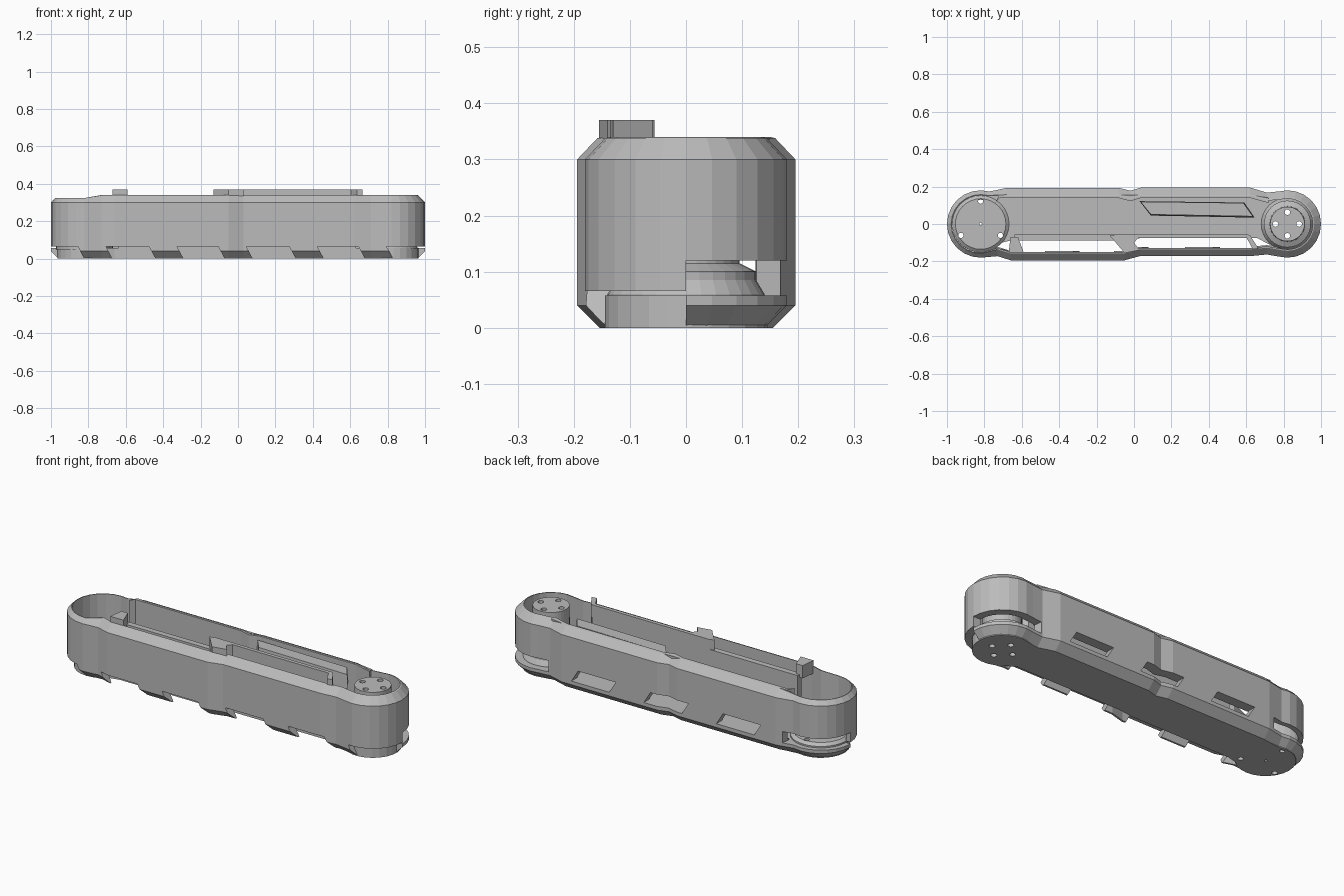
import bpy, bmesh, math
from mathutils import Vector

if "Cube" in bpy.data.objects:
    bpy.data.objects.remove(bpy.data.objects["Cube"])

grey = bpy.data.materials.new("plain grey")
grey.diffuse_color = (0.5, 0.5, 0.5, 1)
grey.use_nodes = True
grey.node_tree.nodes["Principled BSDF"].inputs["Base Color"].default_value = grey.diffuse_color


def finish(name, bm):
    bmesh.ops.recalc_face_normals(bm, faces=bm.faces)
    me = bpy.data.meshes.new(name)
    bm.to_mesh(me)
    bm.free()
    me.materials.append(grey)
    ob = bpy.data.objects.new(name, me)
    bpy.context.collection.objects.link(ob)
    return ob


def add_prism(bm, low, high):
    """Solid between two matching polygons of 3D points."""
    a = [bm.verts.new(p) for p in low]
    b = [bm.verts.new(p) for p in high]
    n = len(a)
    bm.faces.new(a)
    bm.faces.new(b[::-1])
    for i in range(n):
        bm.faces.new((a[i], a[(i + 1) % n], b[(i + 1) % n], b[i]))


def plates(name, items):
    """Vertical prisms, each given as (outline, z0, z1)."""
    bm = bmesh.new()
    for pts, z0, z1 in items:
        add_prism(bm, [(x, y, z0) for x, y in pts], [(x, y, z1) for x, y in pts])
    return finish(name, bm)


def loft(name, rings):
    """Closed tube swept through rings of equal point count."""
    bm = bmesh.new()
    vs = [[bm.verts.new(p) for p in r] for r in rings]
    n = len(vs[0])
    for k in range(len(vs)):
        a, b = vs[k], vs[(k + 1) % len(vs)]
        for i in range(n):
            bm.faces.new((a[i], a[(i + 1) % n], b[(i + 1) % n], b[i]))
    return finish(name, bm)


def lathe(name, cx, profile, n=32):
    """Turned solid from (radius, z) pairs."""
    bm = bmesh.new()
    rings = [[bm.verts.new((cx + r * math.cos(i * math.tau / n),
                            r * math.sin(i * math.tau / n), z)) for i in range(n)]
             for r, z in profile]
    for a, b in zip(rings, rings[1:]):
        for i in range(n):
            bm.faces.new((a[i], a[(i + 1) % n], b[(i + 1) % n], b[i]))
    bm.faces.new(rings[0][::-1])
    bm.faces.new(rings[-1])
    return finish(name, bm)


def boolean(ob, cutter, op='DIFFERENCE', keep=False):
    m = ob.modifiers.new("cut", 'BOOLEAN')
    m.object, m.operation, m.solver = cutter, op, 'EXACT'
    bpy.context.view_layer.objects.active = ob
    bpy.ops.object.modifier_apply(modifier=m.name)
    if not keep:
        bpy.data.objects.remove(cutter)


def box(x0, x1, y0, y1):
    return [(x0, y0), (x1, y0), (x1, y1), (x0, y1)]


# Outline of the case: two round ends joined by slightly pinched sides
BACK = [(.71, .168), (.62, .195), (.04, .195), (-.02, .178), (-.08, .193), (-.68, .193)]
FRONT = [(-.73, -.172), (-.66, -.194), (-.05, -.194), (.03, -.172), (.62, -.172), (.71, -.163)]


def arc(cx, r, a0, a1, n):
    return [(cx + r * math.cos(math.radians(a0 + (a1 - a0) * i / n)),
             r * math.sin(math.radians(a0 + (a1 - a0) * i / n))) for i in range(n + 1)]


def outline(d, z, d_left=None, z_left=None):
    """Outline moved inward by d, with its own values at the left end."""
    dl = d if d_left is None else d_left
    zl = z if z_left is None else z_left
    pts = [(x, y, z) for x, y in arc(.82, .18 - d, -105, 105, 14)]
    pts += [(x, y - d, z) for x, y in BACK]
    pts += [(x, y, zl) for x, y in arc(-.82, .18 - dl, 75, 270, 13)]
    pts += [(x, y + d, z) for x, y in FRONT]
    return pts


# Main wall with a chamfered rim, thinner and lower round the left end
wall = loft("case_wall", [outline(0, .066), outline(0, .30), outline(.036, .338, .022, .324),
                          outline(.044, .34, .026, .324), outline(.044, .066, .026, .066)])

# Lower edge: full along the back, only slanted tabs along the front
skirt = loft("lower_edge", [outline(0, .066), outline(0, .04), outline(.04, 0),
                            outline(.05, 0), outline(.05, .066)])
bm = bmesh.new()
add_prism(bm, [(x, y, -.1) for x, y in box(-1.2, 1.2, 0, .4)],
          [(x, y, .2) for x, y in box(-1.2, 1.2, 0, .4)])
for x in (-.855, -.475, -.105, .275, .645):
    quad = [(x - .02, .1), (x + .13, .1), (x + .20, -.03), (x + .05, -.03)]
    add_prism(bm, [(px, -.4, z) for px, z in quad], [(px, -.06, z) for px, z in quad])
boolean(skirt, finish("tab_cutter", bm), 'INTERSECT')

# Slanted windows in the back and open slots at both ends
bm = bmesh.new()
for x in (-.45, -.01, .43):
    quad = [(x - .10, .06), (x + .13, .06), (x + .09, .125), (x - .14, .125)]
    add_prism(bm, [(px, .10, z) for px, z in quad], [(px, .3, z) for px, z in quad])
for s in (-1, 1):
    pts = [(s * .74, 0), (s * 1.2, 0), (s * 1.2, .3), (s * .70, .3)]
    add_prism(bm, [(x, y, .058) for x, y in pts], [(x, y, .12) for x, y in pts])
openings = finish("opening_cutter", bm)
boolean(wall, openings, keep=True)
boolean(skirt, openings)

# Floor plate, set back from the front wall
floor_pts = arc(.82, .145, -130, 105, 16) + [(x, y - .042) for x, y in BACK]
floor_pts += arc(-.82, .145, 75, 315, 16)
floor_pts += [(-.66, -.088), (-.07, -.088), (.03, -.076), (.66, -.076)]
floor = plates("floor_plate", [(floor_pts, 0, .058)])

# Round seats, the left one a flat disc and the right one a tall hub
disc = lathe("left_disc", -.82, [(.152, .05), (.152, .066), (.135, .08)])
hub = lathe("right_hub", .82, [(.14, .05), (.14, .06), (.125, .085), (.125, .10),
                               (.095, .115), (.092, .335)])


def holes(cx, r, count, start, size):
    return [([(cx + r * math.cos(a) + x, r * math.sin(a) + y) for x, y in arc(0, size, 0, 330, 11)],
             -.1, .5) for a in (start + i * math.tau / count for i in range(count))]


drill = plates("hole_cutter", holes(-.82, .122, 3, math.pi / 2, .014)
               + holes(-.82, 0, 1, 0, .007) + holes(.82, .063, 4, 0, .015))
for part in (floor, disc, hub):
    boolean(part, drill, keep=True)
bpy.data.objects.remove(drill)

# Inner front liner, taller on the right half
plates("front_liner_left", [([(-.64, -.088), (-.09, -.088), (-.11, -.056), (-.64, -.056)], .05, .315)])
plates("front_liner_right", [([(-.09, -.086), (.02, -.076), (.63, -.076), (.61, -.056), (-.11, -.056)],
                              .05, .37)])

# Slanted clips joining the liner to the front wall
plates("front_clips", [
    ([(-.13, -.062), (.03, -.066), (.0, -.10), (.03, -.14), (-.05, -.155)], .30, .37),
    ([(-.66, -.07), (-.62, -.07), (-.59, -.152), (-.67, -.152)], .30, .37),
    ([(.595, -.06), (.62, -.06), (.665, -.13), (.635, -.135)], .30, .37)])

# Back liner with a hooked left end, and the sloped-end block beside it
plates("back_liner", [([(-.74, .115), (-.72, .138), (-.08, .138), (-.02, .122), (.04, .14),
                        (.62, .14), (.72, .112), (.72, .14), (.62, .155), (-.72, .155)], .125, .338)])
low = [(.09, .045), (.645, .034), (.59, .115), (.03, .122)]
top = [(.09, .051), (.635, .041), (.585, .112), (.035, .119)]
bm = bmesh.new()
add_prism(bm, [(x, y, .25) for x, y in low], [(x, y, .325) for x, y in top])
finish("back_block", bm)
